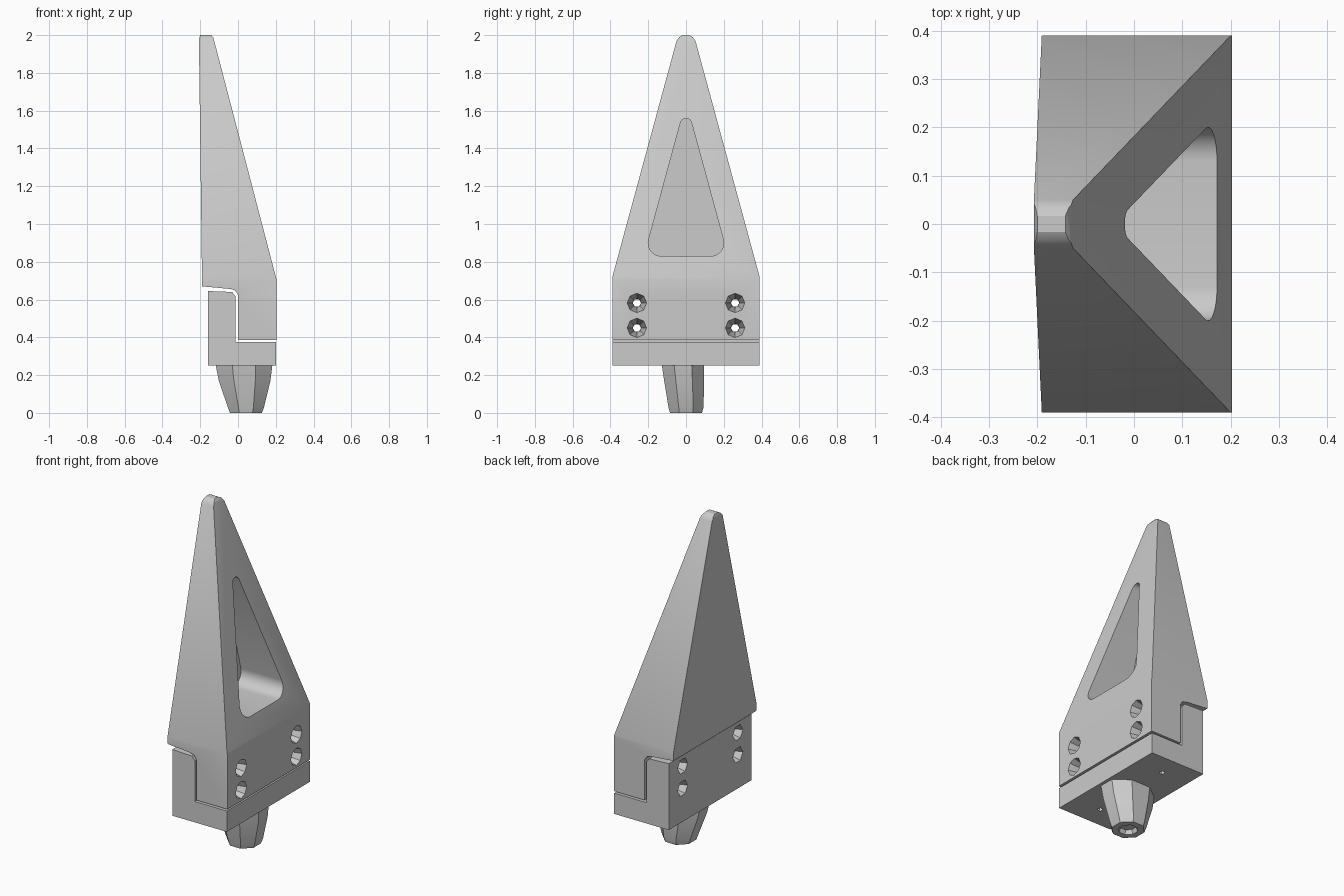
import bpy, bmesh, math
from math import cos, sin, radians

if "Cube" in bpy.data.objects:
    bpy.data.objects.remove(bpy.data.objects["Cube"], do_unlink=True)

grey = bpy.data.materials.new("light_grey")
grey.use_nodes = True
COLOUR = (0.6, 0.6, 0.6, 1)
grey.diffuse_color = COLOUR
grey.node_tree.nodes["Principled BSDF"].inputs["Base Color"].default_value = COLOUR


def loft(name, rings):
    """Closed solid skinned through rings of equal point count."""
    bm = bmesh.new()
    loops = [[bm.verts.new(p) for p in ring] for ring in rings]
    n = len(loops[0])
    for a, b in zip(loops, loops[1:]):
        for i in range(n):
            j = (i + 1) % n
            bm.faces.new((a[i], a[j], b[j], b[i]))
    bm.faces.new(loops[0])
    bm.faces.new(loops[-1])
    bmesh.ops.recalc_face_normals(bm, faces=bm.faces)
    mesh = bpy.data.meshes.new(name)
    bm.to_mesh(mesh)
    bm.free()
    mesh.materials.append(grey)
    ob = bpy.data.objects.new(name, mesh)
    bpy.context.collection.objects.link(ob)
    return ob


def along_y(name, profile, half):
    return loft(name, [[(x, y, z) for x, z in profile] for y in (-half, half)])


def along_x(name, profile, x0, x1):
    return loft(name, [[(x, y, z) for y, z in profile] for x in (x0, x1)])


def combine(ob, other, operation):
    """Apply a boolean and discard the helper."""
    mod = ob.modifiers.new("cut", 'BOOLEAN')
    mod.operation, mod.object, mod.solver = operation, other, 'EXACT'
    deps = bpy.context.evaluated_depsgraph_get()
    mesh = bpy.data.meshes.new_from_object(ob.evaluated_get(deps))
    ob.modifiers.clear()
    ob.data = mesh
    bpy.data.objects.remove(other, do_unlink=True)


def arc(cy, cz, r, a0, a1, steps=8):
    angles = [radians(a0 + (a1 - a0) * i / steps) for i in range(steps + 1)]
    return [(cy + r * cos(a), cz + r * sin(a)) for a in angles]


def bolt_cutter(y, z, sides, stations):
    turn = 2 * math.pi / sides
    return loft("bolt_cutter", [[(x, y + r * cos(i * turn), z + r * sin(i * turn))
                                 for i in range(sides)] for x, r in stations])


# Tapered tooth: front outline intersected with side outline
tooth = along_y("pointed_tooth", [
    (0.203, 0.385), (0.203, 0.71), (-0.13, 1.985), (-0.142, 2), (-0.2, 2), (-0.207, 1.98),
    (-0.19, 0.67), (-0.04, 0.656), (-0.015, 0.648), (0, 0.625), (0, 0.385)], 0.5)
half_outline = [(0.39, 0.3), (0.39, 0.72), (0.05, 1.97), (0.035, 1.99), (0.015, 2.001)]
combine(tooth, along_x("side_outline",
        half_outline + [(-y, z) for y, z in reversed(half_outline)], -0.6, 0.6), 'INTERSECT')

# Rounded triangular recess in the sloping face
recess = arc(0.13, 0.9, 0.07, -90, 14) + arc(0, 1.53, 0.03, 14, 166) + arc(-0.13, 0.9, 0.07, 166, 270)
combine(tooth, along_x("recess_cutter", recess, -0.12, 0.5), 'DIFFERENCE')

# Stepped holder block
holder = along_y("holder_block", [
    (-0.16, 0.25), (0.2, 0.25), (0.2, 0.374), (-0.012, 0.374),
    (-0.012, 0.615), (-0.03, 0.64), (-0.16, 0.645)], 0.39)

# Countersunk bolt holes through both parts
for y in (-0.26, 0.26):
    for z in (0.45, 0.582):
        combine(tooth, bolt_cutter(y, z, 8, [(-0.05, 0.022), (0.09, 0.022), (0.213, 0.054)]), 'DIFFERENCE')
        combine(holder, bolt_cutter(y, z, 6, [(-0.17, 0.05), (-0.09, 0.022), (0.05, 0.022)]), 'DIFFERENCE')
    pin = loft("pin_cutter", [[(0.02 + 0.016 * cos(a), y + 0.016 * sin(a), h)
               for a in (i * math.pi / 3 for i in range(6))] for h in (0.2, 0.29)])
    combine(holder, pin, 'DIFFERENCE')


# Tapered octagonal mounting peg with a dimpled end
def peg_ring(cx, cy, rx, ry, z):
    pts = []
    for i in range(8):
        a = (i + 0.5) * math.pi / 4
        pts.append((cx + rx * cos(a) * 1.08, cy + ry * sin(a) * 1.08, z))
    return pts


peg = loft("mounting_peg", [
    peg_ring(0.032, -0.016, 0.15, 0.112, 0.252),
    peg_ring(0.035, -0.01, 0.137, 0.106, 0.17),
    peg_ring(0.042, 0, 0.096, 0.093, 0.03),
    peg_ring(0.042, 0, 0.085, 0.085, 0),
    peg_ring(0.042, 0, 0.05, 0.05, 0),
    peg_ring(0.042, 0, 0.042, 0.042, 0.025)])

# Smooth the rounded recess, keep hard edges crisp
for ob in (tooth, holder, peg):
    bpy.ops.object.select_all(action='DESELECT')
    ob.select_set(True)
    bpy.context.view_layer.objects.active = ob
    bpy.ops.object.shade_smooth_by_angle(angle=radians(25))
